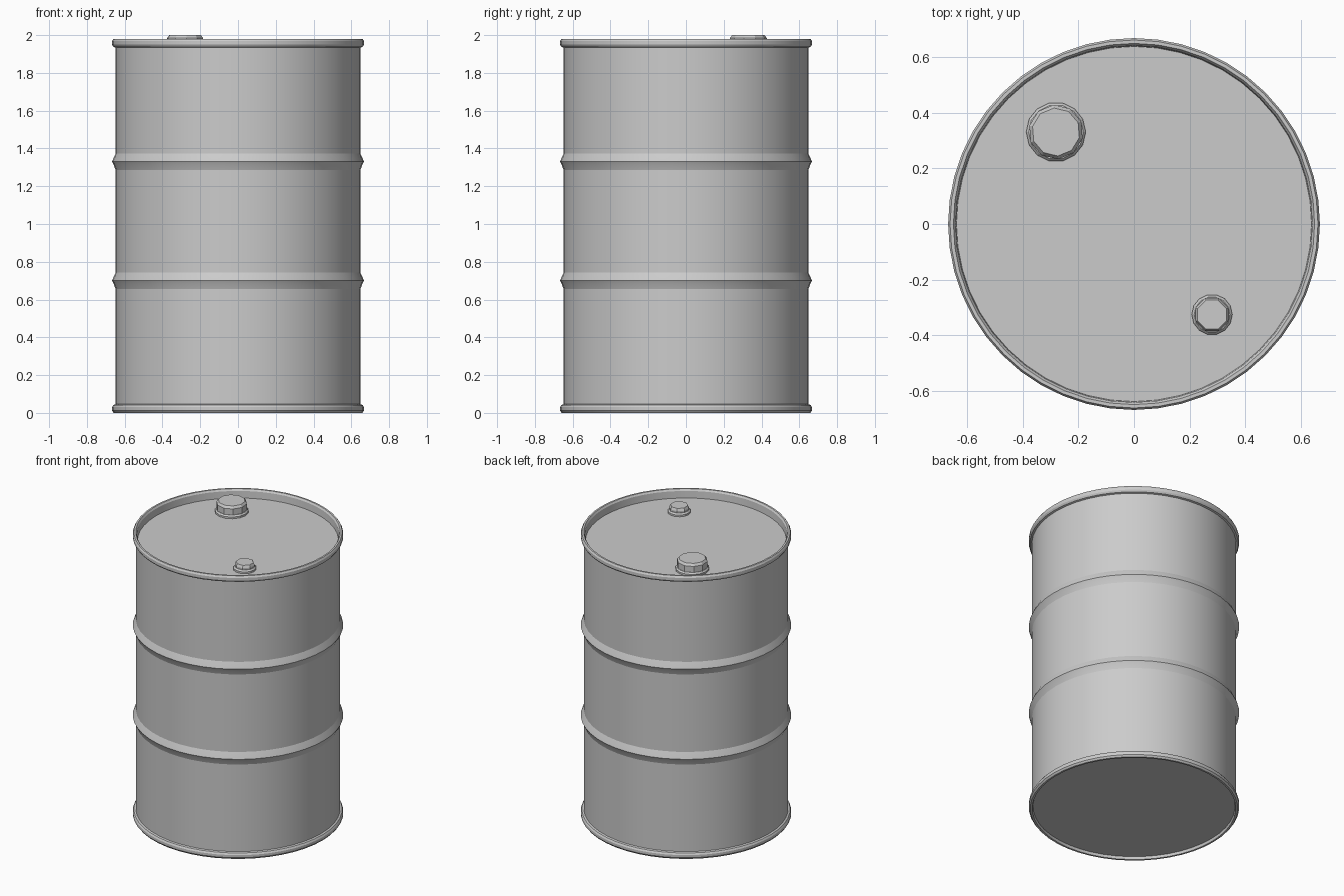
import bpy, bmesh, math

if "Cube" in bpy.data.objects:
    bpy.data.objects.remove(bpy.data.objects["Cube"])

steel = bpy.data.materials.new("grey steel")
steel.diffuse_color = (0.6, 0.6, 0.6, 1)
steel.use_nodes = True
steel.node_tree.nodes["Principled BSDF"].inputs["Base Color"].default_value = steel.diffuse_color


def lathe(name, profile, sides, centre=(0, 0), smooth=None, turn=0.0):
    """Revolve (radius, z) points; a zero radius closes an end."""
    bm = bmesh.new()
    rings = []
    for r, z in profile:
        n = 1 if r == 0 else sides
        rings.append([bm.verts.new((centre[0] + r * math.cos(turn + 2 * math.pi * i / sides),
                                    centre[1] + r * math.sin(turn + 2 * math.pi * i / sides), z))
                      for i in range(n)])
    for a, b in zip(rings, rings[1:]):
        for i in range(sides):
            j = (i + 1) % sides
            corners = [a[i % len(a)], a[j % len(a)], b[j % len(b)], b[i % len(b)]]
            bm.faces.new(list(dict.fromkeys(corners)))
    bmesh.ops.recalc_face_normals(bm, faces=bm.faces)
    mesh = bpy.data.meshes.new(name)
    bm.to_mesh(mesh)
    bm.free()
    mesh.materials.append(steel)
    obj = bpy.data.objects.new(name, mesh)
    bpy.context.collection.objects.link(obj)
    if smooth:
        bpy.ops.object.select_all(action='DESELECT')
        obj.select_set(True)
        bpy.context.view_layer.objects.active = obj
        bpy.ops.object.shade_smooth_by_angle(angle=math.radians(smooth))
    return obj


R, RIM = 0.648, 0.667      # wall and rim radii
LID = 1.92                 # height of the recessed lid


def hoop(z):
    """Rolled ridge around the wall."""
    return [(R, z - 0.045), (RIM - 0.008, z - 0.015), (RIM, z),
            (RIM - 0.006, z + 0.015), (R, z + 0.043)]


# Drum body: recessed base, rolled rims, two hoops, recessed lid
body = [(0, 0.018), (0.64, 0.018), (0.645, 0.0), (0.658, 0.0), (RIM, 0.012),
        (RIM, 0.03), (0.66, 0.042), (R, 0.046)]
body += hoop(0.70) + hoop(1.33)
body += [(R, 1.934), (0.66, 1.938), (RIM, 1.95), (RIM, 1.968), (0.66, 1.98),
         (0.648, 1.98), (0.64, 1.968), (0.637, LID), (0, LID)]
lathe("drum_body", body, 48, smooth=20)


def bung(name, centre, flange, nut, top, sides):
    """Screw plug: round flange with a faceted, chamfered nut on it."""
    lathe(name + "_flange", [(0, LID - 0.004), (flange, LID - 0.004), (flange, LID + 0.012),
                             (nut, LID + 0.022), (0, LID + 0.022)], 14, centre)
    lathe(name + "_nut", [(0, LID + 0.01), (nut, LID + 0.01), (nut, top - 0.016),
                          (nut * 0.88, top), (0, top)], sides, centre, turn=math.pi / 8)


bung("large_bung", (-0.28, 0.33), 0.107, 0.098, 2.0, 10)
bung("small_bung", (0.28, -0.325), 0.073, 0.064, 1.97, 8)
